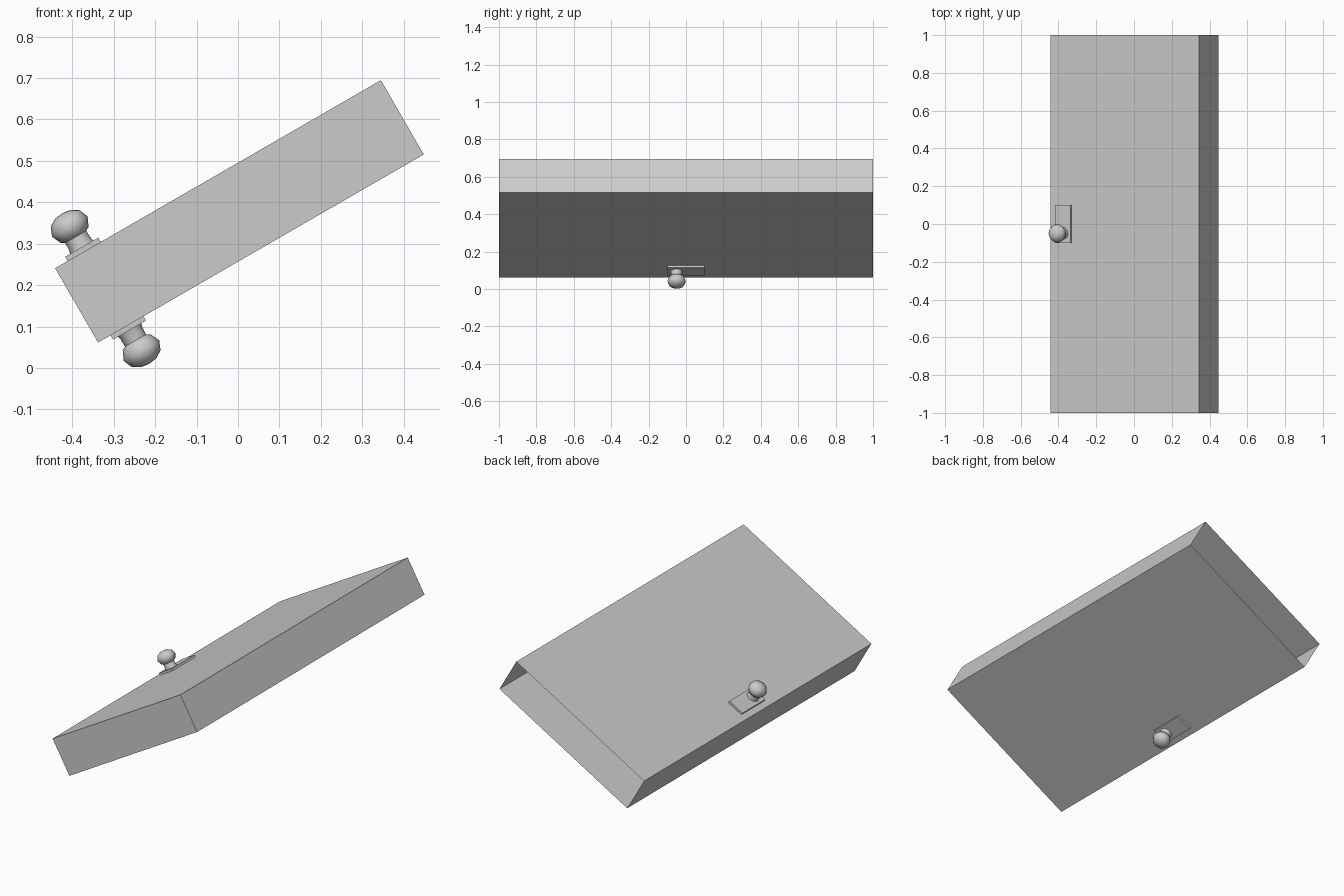
import bpy, bmesh, math
from mathutils import Matrix

if "Cube" in bpy.data.objects:
    bpy.data.objects.remove(bpy.data.objects["Cube"])

# Everything is built lying flat, then tilted 30 degrees about the y axis
TILT = Matrix.Translation((0.0035, 0, 0.378)) @ Matrix.Rotation(math.radians(-30), 4, 'Y')
HALF_W, HALF_T = 0.454, 0.1035
KNOB_X, KNOB_Y = -0.373, -0.05


def add_object(name, bm, matrix):
    bmesh.ops.recalc_face_normals(bm, faces=bm.faces) if name != "door_panel" else None
    mesh = bpy.data.meshes.new(name)
    bm.to_mesh(mesh)
    bm.free()
    obj = bpy.data.objects.new(name, mesh)
    bpy.context.collection.objects.link(obj)
    obj.matrix_world = matrix
    return obj


def box(size, centre):
    bm = bmesh.new()
    m = Matrix.Translation(centre) @ Matrix.Diagonal((*size, 1))
    bmesh.ops.create_cube(bm, size=1, matrix=m)
    return bm


def lathe(profile, centre, steps):
    bm = bmesh.new()
    verts = [bm.verts.new((r, 0, z)) for r, z in profile]
    edges = [bm.edges.new(pair) for pair in zip(verts, verts[1:])]
    bmesh.ops.spin(bm, geom=verts + edges, cent=(0, 0, 0), axis=(0, 0, 1),
                   angle=math.tau, steps=steps, use_duplicate=False)
    bmesh.ops.remove_doubles(bm, verts=bm.verts, dist=1e-4)
    bmesh.ops.translate(bm, verts=bm.verts, vec=centre)
    return bm


# Hollow door panel, open at the back end
bm = box((2 * HALF_W, 2, 2 * HALF_T), (0, 0, 0))
back = [f for f in bm.faces if f.calc_center_median().y > 0.9]
bmesh.ops.delete(bm, geom=back, context='FACES_ONLY')
add_object("door_panel", bm, TILT)

# Handle plate, neck and knob on each face of the door
neck = [(0.033, 0.0), (0.030, 0.012), (0.029, 0.040)]
head = [(0.0, -0.033), (0.022, -0.033), (0.039, -0.023), (0.0495, 0.0),
        (0.040, 0.023), (0.021, 0.034), (0.0, 0.037)]
for side, turn in (("upper", 0), ("lower", math.pi)):
    # half turn about x would flip y, so mirror the y offset to compensate
    flip = TILT @ Matrix.Rotation(turn, 4, 'X')
    y = KNOB_Y if turn == 0 else -KNOB_Y
    add_object(side + "_plate", box((0.092, 0.2, 0.012), (KNOB_X, 0, HALF_T + 0.006)), flip)
    for part, profile, z in (("neck", neck, HALF_T + 0.010), ("knob", head, 0.173)):
        obj = add_object(f"{side}_{part}", lathe(profile, (KNOB_X, y, z), 16), flip)
        bpy.ops.object.select_all(action='DESELECT')
        obj.select_set(True)
        bpy.context.view_layer.objects.active = obj
        bpy.ops.object.shade_smooth_by_angle(angle=math.radians(60))
